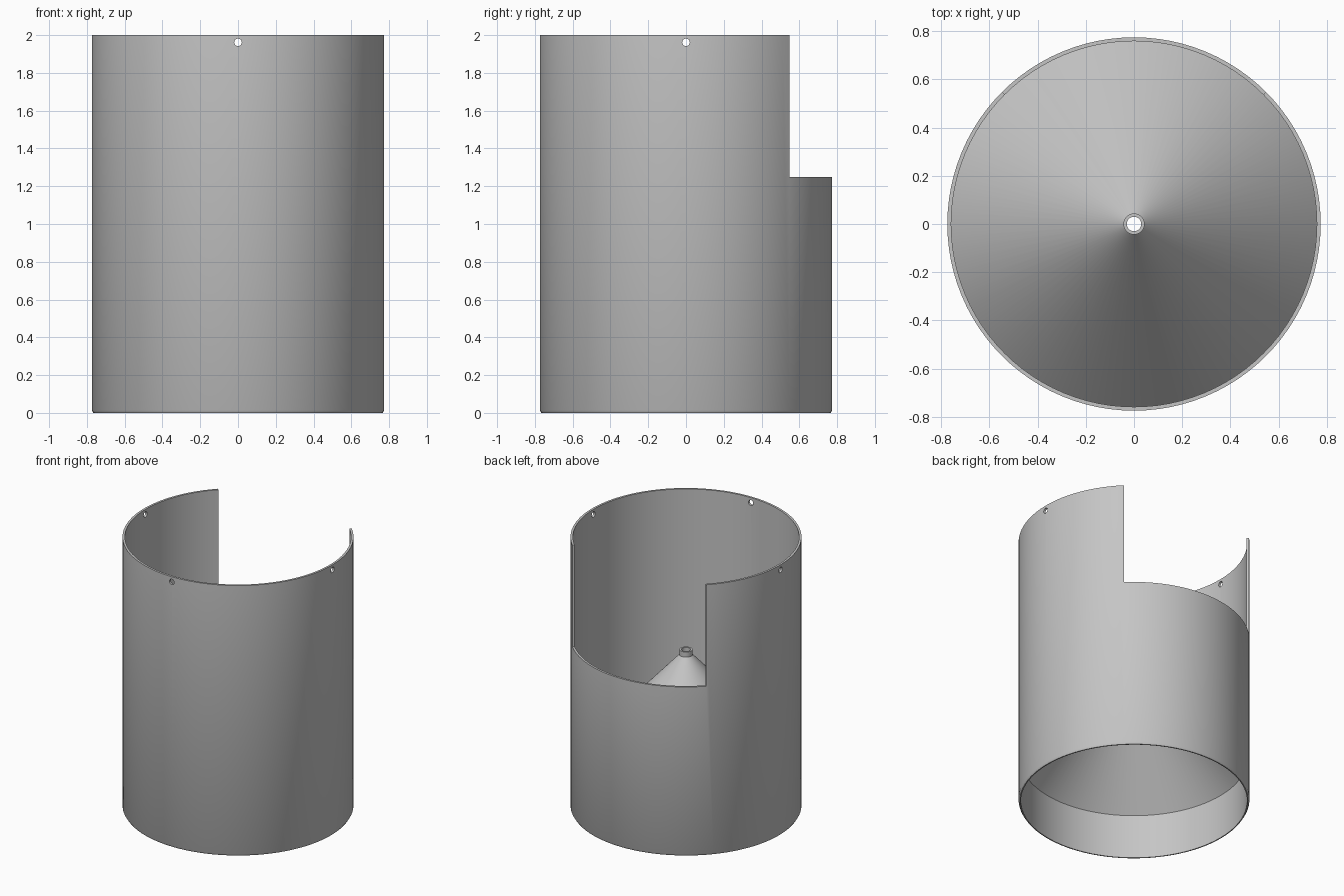
import bpy, bmesh, math
from mathutils import Vector, Matrix

if "Cube" in bpy.data.objects:
    bpy.data.objects.remove(bpy.data.objects["Cube"])

SEGS = 96
R_OUT, R_IN = 0.774, 0.758
HEIGHT, NOTCH_Z = 2.0, 1.25

grey = bpy.data.materials.new("plain grey")
grey.diffuse_color = (0.56, 0.56, 0.56, 1)
grey.use_nodes = True
grey.node_tree.nodes["Principled BSDF"].inputs["Base Color"].default_value = grey.diffuse_color


def make_object(name, bm):
    bmesh.ops.recalc_face_normals(bm, faces=bm.faces)
    mesh = bpy.data.meshes.new(name)
    bm.to_mesh(mesh)
    bm.free()
    mesh.materials.append(grey)
    obj = bpy.data.objects.new(name, mesh)
    bpy.context.collection.objects.link(obj)
    return obj


def lathe(name, profile):
    """Revolve a closed (radius, z) outline around the z axis."""
    bm = bmesh.new()
    rings = []
    for i in range(SEGS):
        a = 2 * math.pi * i / SEGS
        rings.append([bm.verts.new((r * math.cos(a), r * math.sin(a), z)) for r, z in profile])
    n = len(profile)
    for i in range(SEGS):
        p, q = rings[i], rings[(i + 1) % SEGS]
        for j in range(n):
            k = (j + 1) % n
            bm.faces.new((p[j], q[j], q[k], p[k]))
    return make_object(name, bm)


def activate(obj):
    bpy.ops.object.select_all(action='DESELECT')
    obj.select_set(True)
    bpy.context.view_layer.objects.active = obj


def cut(target, cutter):
    cutter.hide_render = True
    mod = target.modifiers.new("cut", 'BOOLEAN')
    mod.operation, mod.solver, mod.object = 'DIFFERENCE', 'EXACT', cutter
    activate(target)
    bpy.ops.object.modifier_apply(modifier=mod.name)
    bpy.data.objects.remove(cutter, do_unlink=True)


def smooth(obj):
    activate(obj)
    bpy.ops.object.shade_smooth_by_angle(angle=math.radians(30))


# Tall thin wall with a small chamfer at the foot
wall = lathe("wall", [(R_IN, 0), (R_OUT - 0.008, 0), (R_OUT, 0.014),
                      (R_OUT, HEIGHT), (R_IN, HEIGHT)])

# Quarter-turn opening at the back of the upper wall
bm = bmesh.new()
base = [bm.verts.new((x, y, NOTCH_Z)) for x, y in ((0, 0), (1.5, 1.5), (-1.5, 1.5))]
face = bm.faces.new(base)
top = bmesh.ops.extrude_face_region(bm, geom=[face])
bmesh.ops.translate(bm, vec=Vector((0, 0, 1)),
                    verts=[v for v in top["geom"] if isinstance(v, bmesh.types.BMVert)])
cut(wall, make_object("opening_cutter", bm))

# Hanging holes near the rim: front, left and right
for angle in (-90, 0, 180):
    bm = bmesh.new()
    turn = (Matrix.Translation((0, 0, 1.962)) @ Matrix.Rotation(math.radians(angle), 4, 'Z')
            @ Matrix.Translation((R_IN, 0, 0)) @ Matrix.Rotation(math.pi / 2, 4, 'Y'))
    bmesh.ops.create_cone(bm, cap_ends=True, segments=24, radius1=0.02, radius2=0.02,
                          depth=0.2, matrix=turn)
    cut(wall, make_object("hole_cutter", bm))
smooth(wall)

# Conical floor rising to a short open spout
cone = lathe("cone_floor", [(R_IN + 0.003, 0.345), (0.044, 1.13), (0.044, 1.168),
                            (0.030, 1.168), (0.030, 1.12), (R_IN + 0.003, 0.322)])
smooth(cone)
